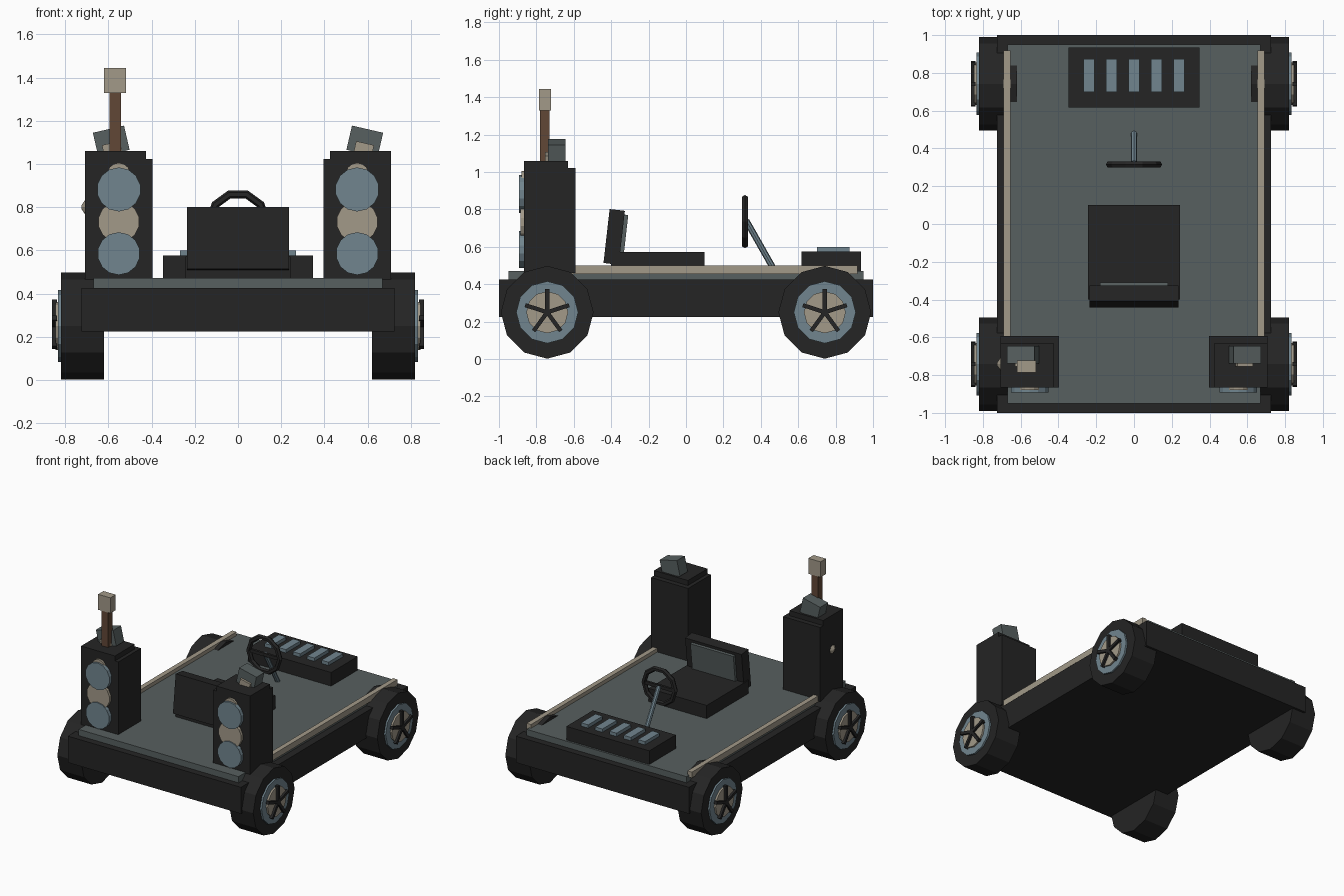
import bpy, bmesh
from math import radians, pi, sin, cos
from mathutils import Matrix, Vector, Euler

if "Cube" in bpy.data.objects:
    bpy.data.objects.remove(bpy.data.objects["Cube"])


def material(name, rgb):
    m = bpy.data.materials.new(name)
    m.diffuse_color = (*rgb, 1)
    m.use_nodes = True
    m.node_tree.nodes["Principled BSDF"].inputs["Base Color"].default_value = m.diffuse_color
    return m


BLACK = material("black", (0.018, 0.018, 0.018))
GREY = material("slate grey", (0.095, 0.115, 0.115))
BLUE = material("steel blue", (0.165, 0.235, 0.275))
BEIGE = material("beige", (0.36, 0.32, 0.25))
BROWN = material("brown", (0.12, 0.063, 0.037))


def finish(name, bm, mat):
    bmesh.ops.recalc_face_normals(bm, faces=bm.faces)
    me = bpy.data.meshes.new(name)
    bm.to_mesh(me)
    bm.free()
    me.materials.append(mat)
    ob = bpy.data.objects.new(name, me)
    bpy.context.collection.objects.link(ob)
    return ob


def cuboid(name, centre, size, mat, rot=(0, 0, 0)):
    bm = bmesh.new()
    m = (Matrix.Translation(centre) @ Euler(rot).to_matrix().to_4x4()
         @ Matrix.Diagonal((*size, 1)))
    bmesh.ops.create_cube(bm, size=1, matrix=m)
    return finish(name, bm, mat)


def span(name, x, y, z, mat):
    """Box given by its range on each axis."""
    r = (x, y, z)
    return cuboid(name, [(a + b) / 2 for a, b in r], [abs(b - a) for a, b in r], mat)


def cylinder(name, a, b, r, mat, sides=12, r2=None):
    """Cylinder or cone between two points."""
    a, b = Vector(a), Vector(b)
    d = b - a
    bm = bmesh.new()
    q = Vector((0, 0, 1)).rotation_difference(d).to_matrix().to_4x4()
    bmesh.ops.create_cone(bm, cap_ends=True, segments=sides, radius1=r,
                          radius2=r if r2 is None else r2, depth=d.length,
                          matrix=Matrix.Translation((a + b) / 2) @ q)
    return finish(name, bm, mat)


# chassis and deck
span("chassis", (-0.725, 0.725), (-1, 1), (0.225, 0.425), BLACK)
span("deck", (-0.67, 0.67), (-0.95, 0.95), (0.42, 0.472), GREY)

# wheels with rims, hubs and five spokes
for s in (-1, 1):
    for y in (-0.742, 0.742):
        def disc(name, x0, x1, r, mat):
            cylinder(name, (s * x0, y, 0.25), (s * x1, y, 0.25), r, mat)
        disc("tyre", 0.62, 0.82, 0.248, BLACK)
        disc("rim", 0.80, 0.833, 0.166, BLUE)
        disc("hub", 0.82, 0.846, 0.112, BEIGE)
        for i in range(5):
            a = 2 * pi * i / 5
            cuboid("wheel_spoke",
                   (s * 0.85, y + 0.061 * sin(a), 0.25 + 0.061 * cos(a)),
                   (0.024, 0.022, 0.125), BLACK, (-a, 0, 0))

for s in (-1, 1):
    # side rails
    span("side_rail", (s * 0.655, s * 0.692), (-0.62, 0.918), (0.455, 0.5), BEIGE)
    # speaker cabinets
    span("speaker_cabinet", (s * 0.397, s * 0.708), (-0.865, -0.592), (0.46, 1.022), BLACK)
    span("speaker_cap", (s * 0.425, s * 0.708), (-0.865, -0.63), (1.02, 1.06), BLACK)
    # speaker cones, from the top down
    for z, r, y, mat in ((0.95, 0.055, -0.88, BEIGE), (0.882, 0.102, -0.893, BLUE),
                         (0.732, 0.096, -0.885, BEIGE), (0.585, 0.099, -0.893, BLUE)):
        cylinder("speaker_cone", (s * 0.552, -0.86, z), (s * 0.552, y, z), r, mat, 14)
    # tilted lamps on the speakers
    tilt = (0, s * radians(13), 0)
    cuboid("lamp_box", (s * 0.587, -0.692, 1.105), (0.148, 0.094, 0.115), GREY, tilt)
    cuboid("lamp_lens", (s * 0.583, -0.742, 1.072), (0.085, 0.026, 0.05), BEIGE, tilt)

# post with a block on top, and the knob on the left cabinet
span("post", (-0.595, -0.541), (-0.78, -0.73), (1.05, 1.335), BROWN)
span("post_block", (-0.62, -0.518), (-0.787, -0.723), (1.328, 1.445), BEIGE)
cylinder("side_knob", (-0.70, -0.742, 0.8), (-0.725, -0.742, 0.8), 0.045, BEIGE, 8, 0.008)

# seat
span("seat_base", (-0.243, 0.243), (-0.40, 0.10), (0.465, 0.572), BLACK)
lean = (radians(-6.5), 0, 0)
cuboid("seat_back", (0, -0.384, 0.653), (0.472, 0.082, 0.29), BLACK, lean)
cuboid("back_cushion", (0, -0.335, 0.672), (0.36, 0.03, 0.2), GREY, lean)

# steering wheel ring
MAJOR, MINOR, N, K = 0.13, 0.019, 10, 6
bm = bmesh.new()
rings = []
for i in range(N):
    a = 2 * pi * i / N
    ring = []
    for j in range(K):
        b = 2 * pi * j / K
        r = MAJOR + MINOR * cos(b)
        ring.append(bm.verts.new((r * cos(a), 0.315 + MINOR * sin(b), 0.735 + r * sin(a))))
    rings.append(ring)
for i in range(N):
    for j in range(K):
        p, q, k = rings[i], rings[(i + 1) % N], (j + 1) % K
        bm.faces.new((p[j], q[j], q[k], p[k]))
finish("steering_wheel", bm, BLACK)
cuboid("steering_crossbar", (0, 0.317, 0.735), (0.25, 0.018, 0.024), BLACK)
cylinder("steering_column", (0, 0.322, 0.74), (0, 0.478, 0.465), 0.017, BLUE, 8)

# dashboard with five keys
span("dashboard", (-0.347, 0.347), (0.618, 0.935), (0.465, 0.575), BLACK)
for i in range(-2, 3):
    span("dashboard_key", (i * 0.119 - 0.03, i * 0.119 + 0.03), (0.70, 0.873), (0.57, 0.6), BLUE)
